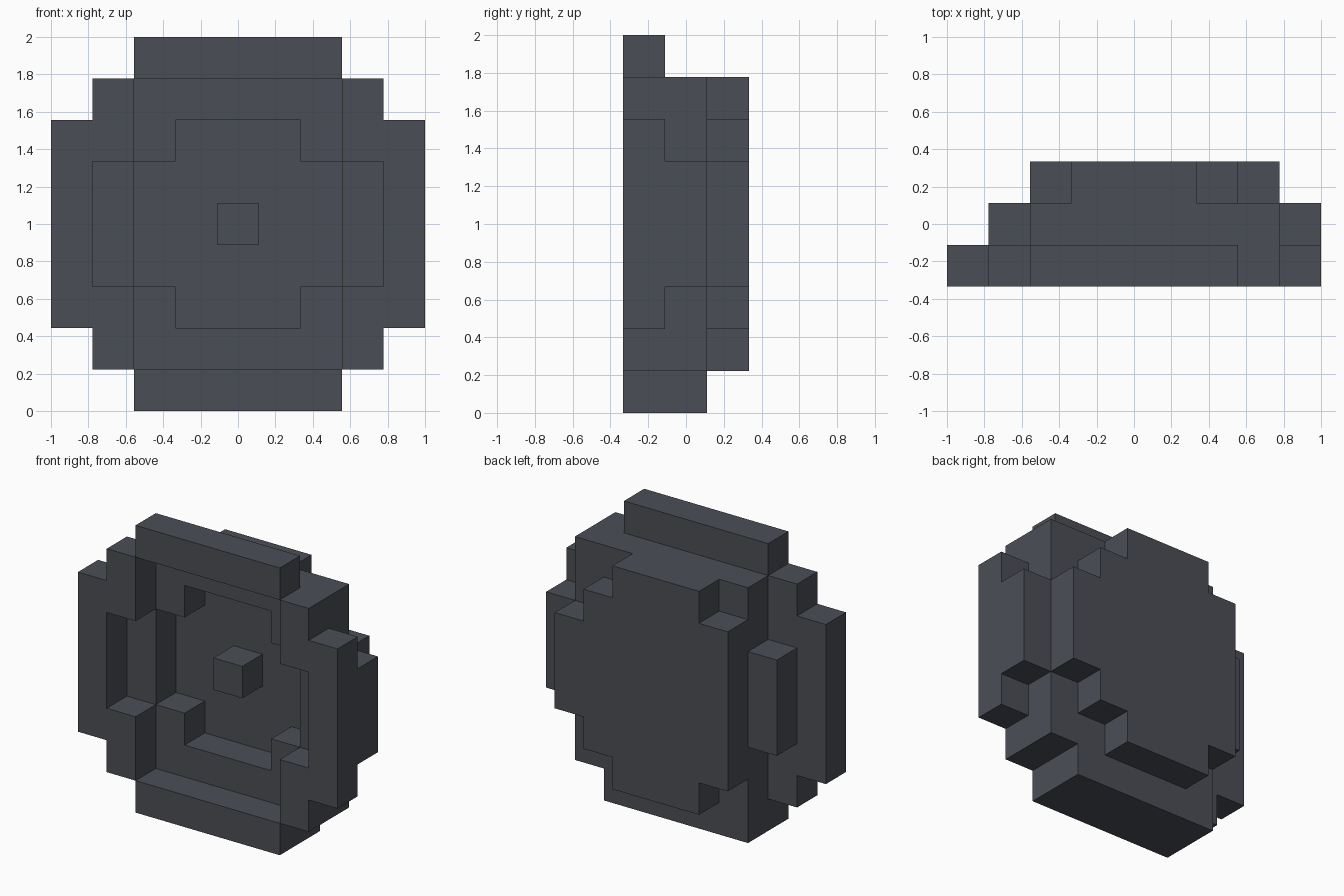
import bpy, bmesh

if "Cube" in bpy.data.objects:
    bpy.data.objects.remove(bpy.data.objects["Cube"])

U = 2 / 9                      # size of one block
ORIGIN = (-4.5, -1.5, 0.0)     # block (0,0,0) corner, in blocks


def blocks(layer, *rects):
    """Blocks of one depth layer from inclusive rectangles (x0, x1, z0, z1)."""
    return {(x, layer, z) for x0, x1, z0, z1 in rects
            for x in range(x0, x1 + 1) for z in range(z0, z1 + 1)}


def mirrored(cells):
    return {(8 - x, y, z) for x, y, z in cells}


# front layer: separate rim pieces
left_rim = blocks(0, (0, 0, 2, 6), (1, 1, 1, 2), (1, 1, 6, 7))
# middle layer: thick frame with a cross-shaped recess
recess = blocks(1, (2, 6, 3, 5), (3, 5, 2, 6))
frame = blocks(1, (2, 6, 0, 7), (7, 7, 1, 7), (1, 1, 3, 5), (8, 8, 3, 5)) - recess

parts = {
    "rim_left": left_rim,
    "rim_right": mirrored(left_rim),
    "rim_top": blocks(0, (2, 6, 8, 8)),
    "rim_bottom": blocks(0, (2, 6, 0, 0)),
    "middle_frame": frame,
    "center_hub": blocks(1, (4, 4, 4, 4)),
    # back layer: stepped disc
    "back_plate": blocks(2, (3, 5, 1, 7), (2, 6, 2, 6), (7, 7, 3, 5)),
}
solid = set().union(*parts.values())

metal = bpy.data.materials.new("dark slate grey")
metal.diffuse_color = (0.070, 0.076, 0.092, 1)
metal.use_nodes = True
metal.node_tree.nodes["Principled BSDF"].inputs["Base Color"].default_value = metal.diffuse_color


def build(name, cells):
    """Skin the blocks, leaving out faces buried between neighbours."""
    bm = bmesh.new()
    verts = {}

    def vert(p):
        if p not in verts:
            verts[p] = bm.verts.new([(c + o) * U for c, o in zip(p, ORIGIN)])
        return verts[p]

    for cell in sorted(cells):
        for axis in range(3):
            a, b = (axis + 1) % 3, (axis + 2) % 3
            for side in (0, 1):
                near = list(cell)
                near[axis] += 2 * side - 1
                if tuple(near) in solid:
                    continue
                quad = []
                for da, db in ((0, 0), (1, 0), (1, 1), (0, 1)):
                    p = list(cell)
                    p[axis] += side
                    p[a] += da
                    p[b] += db
                    quad.append(vert(tuple(p)))
                bm.faces.new(quad if side else quad[::-1])
    mesh = bpy.data.meshes.new(name)
    bm.to_mesh(mesh)
    bm.free()
    mesh.materials.append(metal)
    bpy.context.collection.objects.link(bpy.data.objects.new(name, mesh))


for part_name, part_cells in parts.items():
    build(part_name, part_cells)
